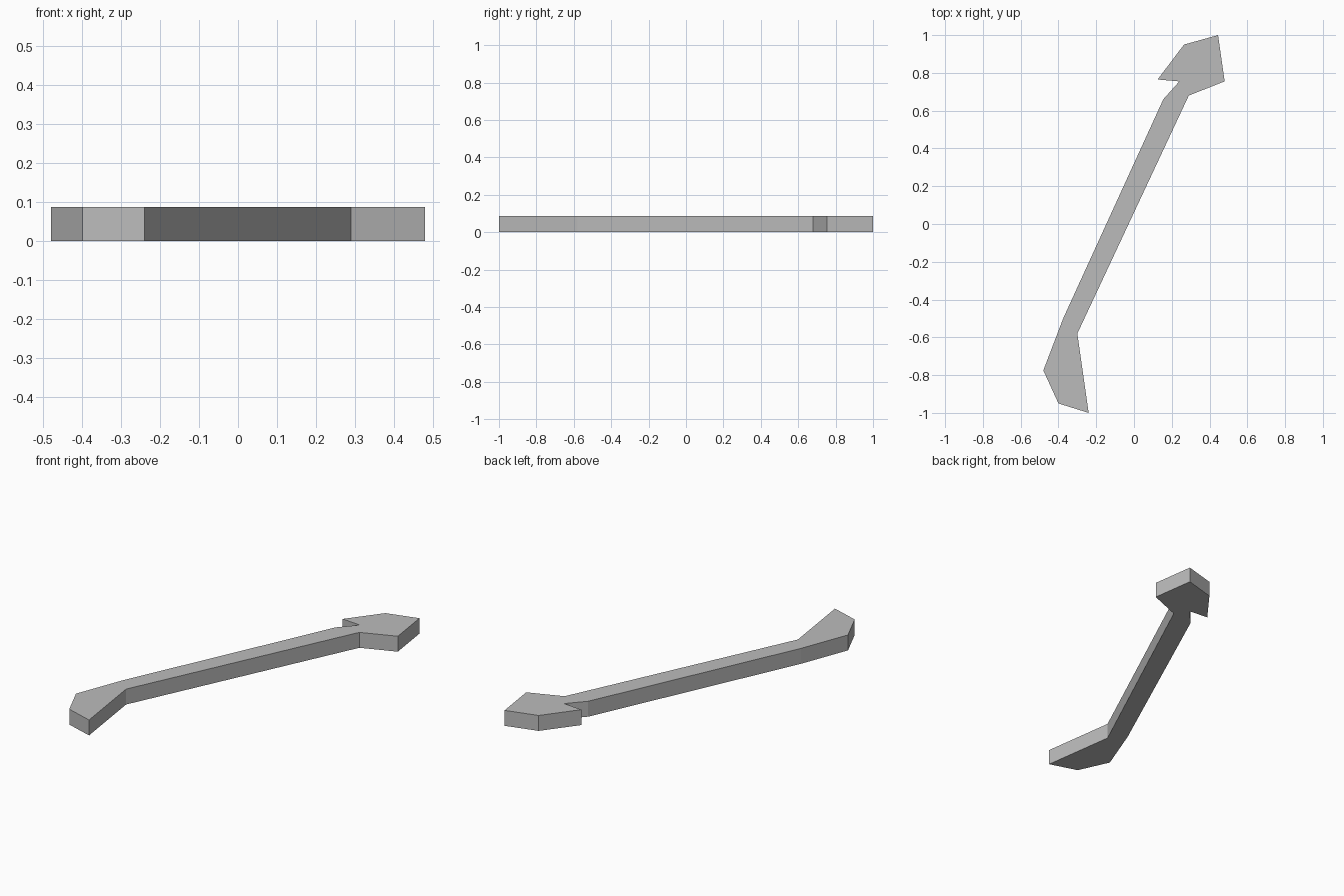
import bpy
import bmesh

# Remove the default cube
cube = bpy.data.objects.get("Cube")
if cube:
    bpy.data.objects.remove(cube, do_unlink=True)

THICKNESS = 0.088

# Plain grey material
grey = bpy.data.materials.new("plain_grey")
grey.use_nodes = True
colour = (0.5, 0.5, 0.5, 1)
grey.diffuse_color = colour
grey.node_tree.nodes["Principled BSDF"].inputs["Base Color"].default_value = colour

# Outline: barbed head, long shaft, flared tail
head_right = [(0.445, 1.0), (0.48, 0.755), (0.29, 0.68)]
tail = [(-0.30, -0.58), (-0.24, -1.0), (-0.40, -0.95), (-0.48, -0.775), (-0.375, -0.50)]
head_left = [(0.155, 0.66), (0.24, 0.755), (0.125, 0.765), (0.265, 0.95)]
outline = head_right + tail + head_left

# Extrude the flat outline into a solid slab
bm = bmesh.new()
base = bm.faces.new([bm.verts.new((x, y, 0)) for x, y in outline])
lifted = bmesh.ops.extrude_face_region(bm, geom=[base], use_keep_orig=True)["geom"]
top_verts = [g for g in lifted if isinstance(g, bmesh.types.BMVert)]
bmesh.ops.translate(bm, verts=top_verts, vec=(0, 0, THICKNESS))
bmesh.ops.recalc_face_normals(bm, faces=bm.faces[:])

mesh = bpy.data.meshes.new("arrow_bar")
bm.to_mesh(mesh)
bm.free()
mesh.materials.append(grey)
bpy.context.collection.objects.link(bpy.data.objects.new("arrow_bar", mesh))
